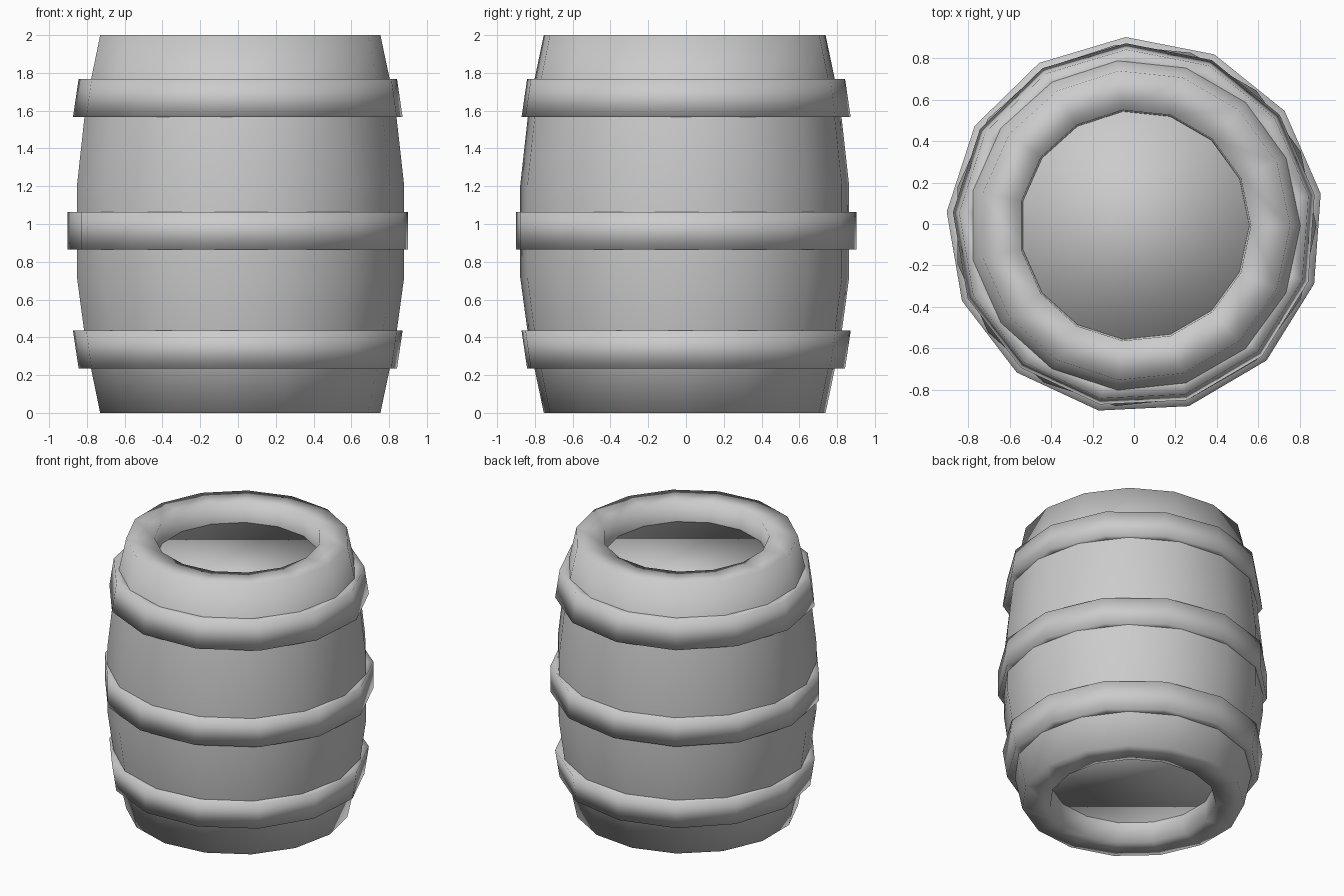
import bpy, bmesh
from math import cos, sin, radians, tau

if "Cube" in bpy.data.objects:
    bpy.data.objects.remove(bpy.data.objects["Cube"])

CX, CY = 0.004, -0.007  # common axis of all parts


def lathe(name, profile, sides, start=0.0, capped=False):
    """Revolve an (r, z) profile; a closed loop, or an open one with end caps."""
    bm = bmesh.new()
    rings = []
    for r, z in profile:
        rings.append([bm.verts.new((CX + r * cos(start + tau * i / sides),
                                    CY + r * sin(start + tau * i / sides), z))
                      for i in range(sides)])
    pairs = list(zip(rings, rings[1:]))
    if capped:
        bm.faces.new(rings[0])
        bm.faces.new(rings[-1])
    else:
        pairs.append((rings[-1], rings[0]))
    for a, b in pairs:
        for i in range(sides):
            j = (i + 1) % sides
            bm.faces.new((a[i], a[j], b[j], b[i]))
    bmesh.ops.recalc_face_normals(bm, faces=bm.faces)
    for f in bm.faces:
        f.smooth = True
    mesh = bpy.data.meshes.new(name)
    bm.to_mesh(mesh)
    bm.free()
    obj = bpy.data.objects.new(name, mesh)
    bpy.context.collection.objects.link(obj)
    return obj


# Thick bulging barrel wall: outer side up, straight inner side back down
outer = [(0.75, 0), (0.828, 0.37), (0.876, 0.72), (0.876, 1.2), (0.828, 1.63), (0.75, 2)]
inner = [(0.56, 2), (0.552, 1.84), (0.552, 0.16), (0.56, 0)]
lathe("barrel_wall", outer + inner, 15)

# Closed core whose ends form the lids, recessed below the rims
lathe("barrel_lids", [(0.65, 0.145), (0.65, 1.855)], 15, capped=True)

# Three hoops: bottom z, top z, bottom radius, top radius
for name, z0, z1, r0, r1 in (("lower_hoop", 0.235, 0.435, 0.85, 0.88),
                             ("middle_hoop", 0.866, 1.064, 0.91, 0.91),
                             ("upper_hoop", 1.566, 1.768, 0.88, 0.85)):
    t = 0.1
    lathe(name, [(r0, z0), (r1, z1), (r1 - t, z1), (r0 - t, z0)], 13, radians(9.7))
